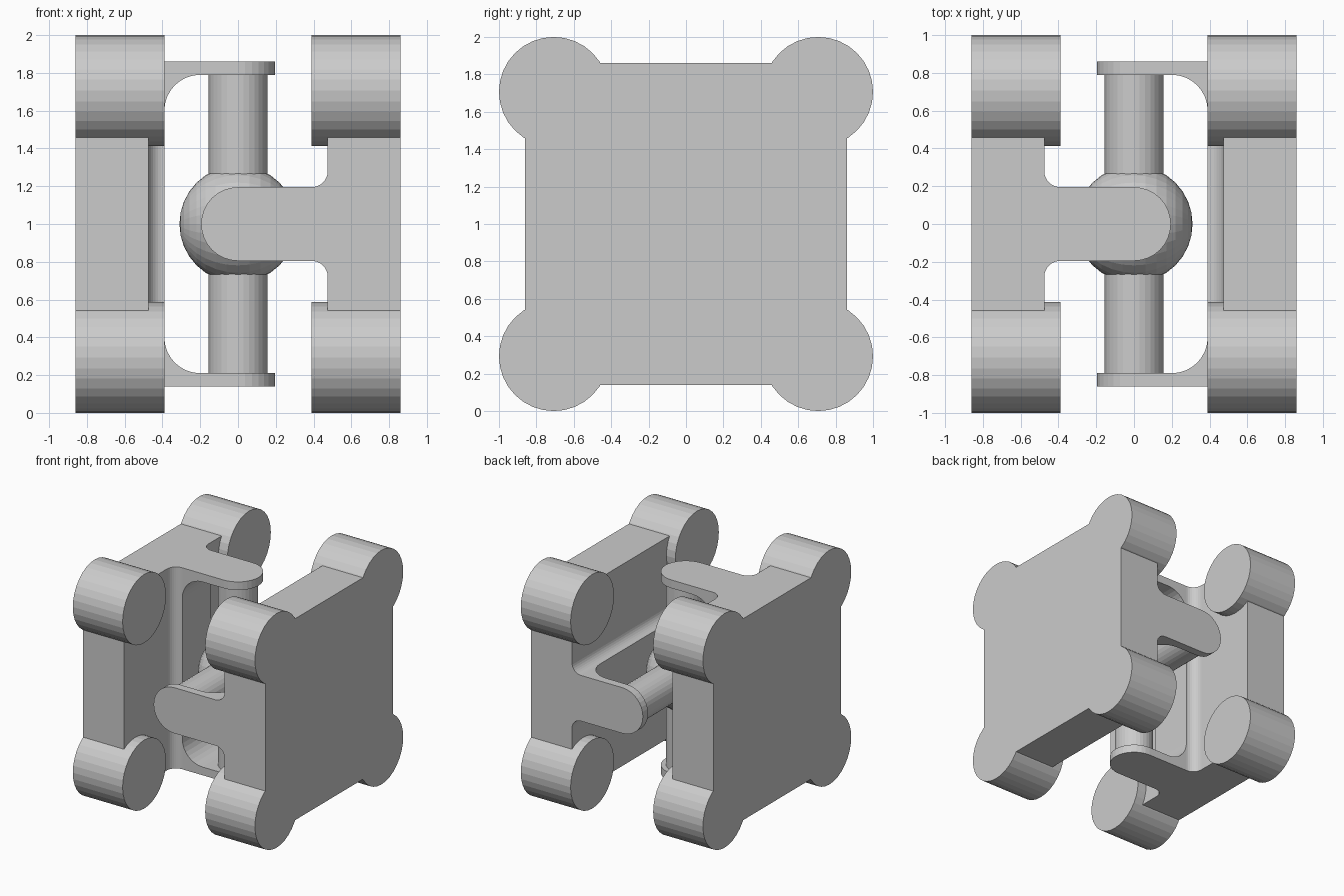
import bpy, bmesh, math
from mathutils import Matrix, Vector

if "Cube" in bpy.data.objects:
    bpy.data.objects.remove(bpy.data.objects["Cube"])

gray = bpy.data.materials.new("light gray")
gray.diffuse_color = (0.6, 0.6, 0.6, 1)
gray.use_nodes = True
gray.node_tree.nodes["Principled BSDF"].inputs["Base Color"].default_value = gray.diffuse_color


def to_object(name, bm):
    bmesh.ops.recalc_face_normals(bm, faces=bm.faces[:])
    mesh = bpy.data.meshes.new(name)
    bm.to_mesh(mesh)
    bm.free()
    mesh.materials.append(gray)
    obj = bpy.data.objects.new(name, mesh)
    bpy.context.collection.objects.link(obj)
    return obj


def arc(cx, cy, r, start, end, steps):
    angles = [math.radians(start + (end - start) * i / steps) for i in range(steps + 1)]
    return [(cx + r * math.cos(a), cy + r * math.sin(a)) for a in angles]


def prism(name, outline, half, axis):
    """Extrude an outline symmetrically along z (outline x,y) or y (outline x,z)."""
    bm = bmesh.new()
    place = (lambda u, v: (u, v, -half)) if axis == 'Z' else (lambda u, v: (u, -half, v))
    face = bm.faces.new([bm.verts.new(place(u, v)) for u, v in outline])
    ext = bmesh.ops.extrude_face_region(bm, geom=[face])
    move = Vector((0, 0, 2 * half) if axis == 'Z' else (0, 2 * half, 0))
    bmesh.ops.translate(bm, vec=move, verts=[g for g in ext["geom"] if isinstance(g, bmesh.types.BMVert)])
    return to_object(name, bm)


def cylinder(name, radius, length, center, rotation):
    bm = bmesh.new()
    bmesh.ops.create_cone(bm, cap_ends=True, segments=32, radius1=radius, radius2=radius,
                          depth=length, matrix=Matrix.Translation(center) @ rotation)
    return to_object(name, bm)


def combine(base, other, operation):
    mod = base.modifiers.new("combine", 'BOOLEAN')
    mod.operation, mod.solver, mod.object = operation, 'EXACT', other
    bpy.context.view_layer.objects.active = base
    bpy.ops.object.modifier_apply(modifier=mod.name)
    bpy.data.objects.remove(other)


def yoke(name):
    # hub plate and fork share one T-shaped profile with fillets and a round tip
    half = [(-0.86, -0.86), (-0.475, -0.86)] + arc(-0.39, -0.28, 0.085, 180, 90, 8)
    tip = arc(0, 0, 0.195, -90, 90, 16)
    outline = half + tip + [(x, -y) for x, y in reversed(half)]
    body = prism(name, outline, 0.86, 'Z')
    # rounded slot that splits the fork into two arms
    slot = [(0.5, -0.79), (0.5, 0.79)]
    slot += arc(-0.2, 0.6, 0.19, 90, 180, 8) + arc(-0.2, -0.6, 0.19, 180, 270, 8)
    combine(body, prism("slot_cutter", slot, 0.3, 'Y'), 'DIFFERENCE')
    # round corner posts
    for y in (-0.707, 0.707):
        for z in (-0.707, 0.707):
            post = cylinder("corner_post", 0.293, 0.47, (-0.625, y, z), Matrix.Rotation(math.pi / 2, 4, 'Y'))
            combine(body, post, 'UNION')
    return body


UP = Matrix.Translation((0, 0, 1))

# left yoke grips the vertical shaft, right yoke grips the level one
left = yoke("left_yoke")
left.data.transform(UP)
right = yoke("right_yoke")
right.data.transform(UP @ Matrix.Rotation(math.pi / 2, 4, 'X') @ Matrix.Rotation(math.pi, 4, 'Z'))

# cross: central ball with two crossing shafts
bm = bmesh.new()
bmesh.ops.create_uvsphere(bm, u_segments=32, v_segments=16, radius=0.31,
                          matrix=Matrix.Rotation(math.pi / 2, 4, 'Y'))
cross = to_object("cross", bm)
combine(cross, cylinder("vertical_shaft", 0.155, 1.58, (0, 0, 0), Matrix.Identity(4)), 'UNION')
combine(cross, cylinder("level_shaft", 0.155, 1.58, (0, 0, 0), Matrix.Rotation(math.pi / 2, 4, 'X')), 'UNION')
cross.data.transform(UP)
